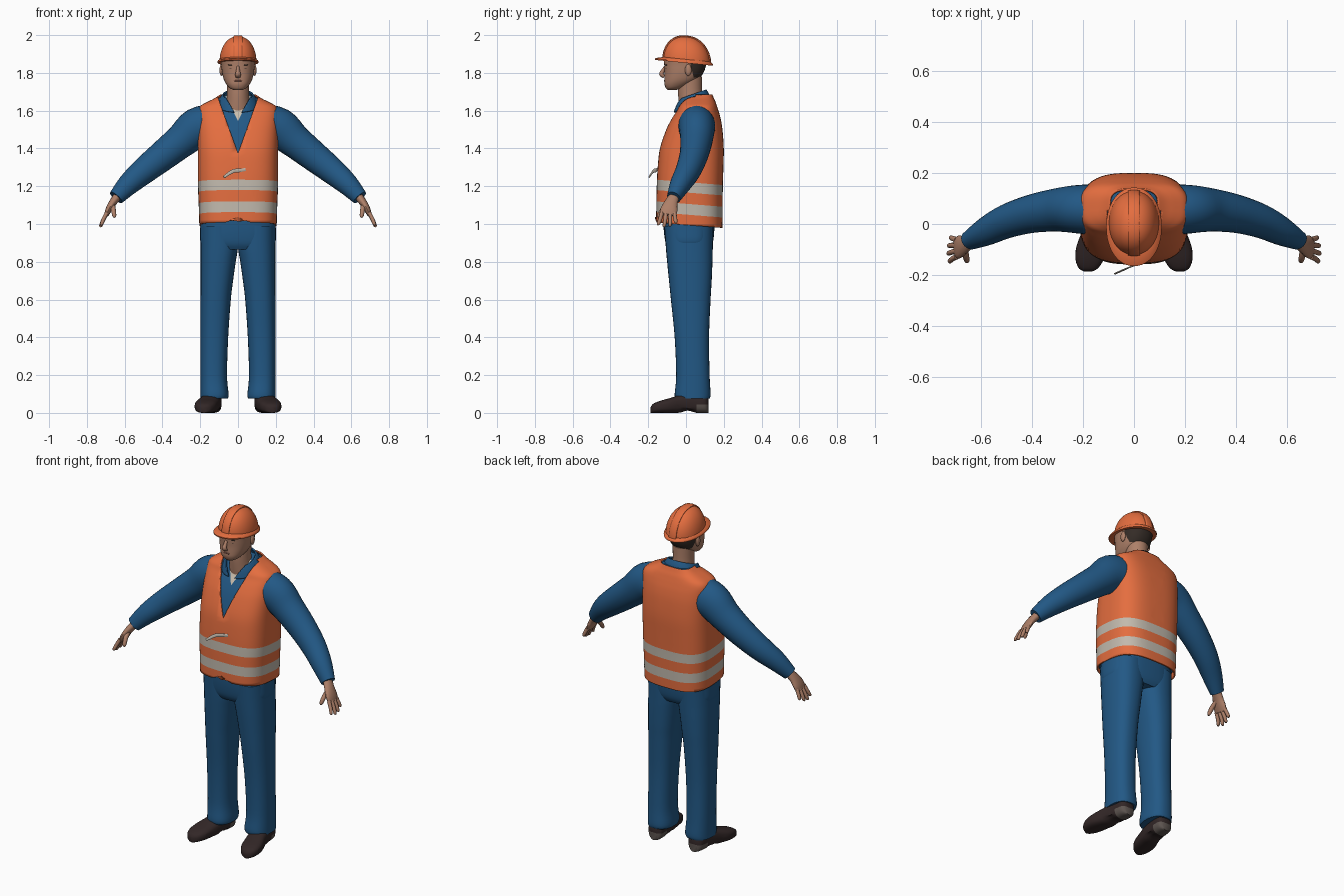
import bpy, bmesh, math
from mathutils import Vector

if "Cube" in bpy.data.objects:
    bpy.data.objects.remove(bpy.data.objects["Cube"])


def material(name, rgb):
    m = bpy.data.materials.new(name)
    m.diffuse_color = (*rgb, 1)
    m.use_nodes = True
    m.node_tree.nodes["Principled BSDF"].inputs["Base Color"].default_value = m.diffuse_color
    return m


ORANGE = material("safety_orange", (0.78, 0.155, 0.05))
BLUE = material("work_blue", (0.016, 0.098, 0.235))
SILVER = material("reflective_grey", (0.54, 0.49, 0.42))
SKIN = material("skin", (0.42, 0.215, 0.14))
LIP = material("lip", (0.30, 0.12, 0.085))
HAIR = material("dark_hair", (0.035, 0.025, 0.02))
LEATHER = material("shoe_leather", (0.032, 0.02, 0.02))
HEEL = material("shoe_heel", (0.11, 0.09, 0.08))
CREAM = material("undershirt_cream", (0.60, 0.52, 0.42))


def smooth(rows, k=4):
    """Catmull-Rom interpolation between rows of numbers."""
    out = []
    for i in range(len(rows) - 1):
        a, b, c, d = rows[max(i - 1, 0)], rows[i], rows[i + 1], rows[min(i + 2, len(rows) - 1)]
        for j in range(k):
            t = j / k
            out.append([0.5 * (2 * q + (r - p) * t + (2 * p - 5 * q + 4 * r - s) * t * t
                               + (3 * q - p - 3 * r + s) * t ** 3) for p, q, r, s in zip(a, b, c, d)])
    return out + [list(rows[-1])]


def oval(n, p):
    """Unit superellipse points."""
    for i in range(n):
        a = 2 * math.pi * i / n
        c, s = math.cos(a), math.sin(a)
        yield math.copysign(abs(c) ** (2 / p), c), math.copysign(abs(s) ** (2 / p), s)


def loft(name, rings, mats, cap=True, edit=None):
    bm = bmesh.new()
    loops = [[bm.verts.new(v) for v in r] for r in rings]
    n = len(loops[0])
    for a, b in zip(loops, loops[1:]):
        for i in range(n):
            bm.faces.new((a[i], a[(i + 1) % n], b[(i + 1) % n], b[i]))
    if cap:
        bm.faces.new(loops[0])
        bm.faces.new(loops[-1])
    bmesh.ops.recalc_face_normals(bm, faces=bm.faces[:])
    if edit:
        edit(bm)
    me = bpy.data.meshes.new(name)
    bm.to_mesh(me)
    bm.free()
    for m in mats:
        me.materials.append(m)
    ob = bpy.data.objects.new(name, me)
    bpy.context.collection.objects.link(ob)
    return ob


def stack(rows, p=2.3, n=40, cx=0):
    """Horizontal rings from rows of height, half width, front y, back y."""
    return [[(cx + hw * c, (yf + yb) / 2 + (yb - yf) / 2 * s, z) for c, s in oval(n, p)]
            for z, hw, yf, yb in rows]


def tube(rows, side=1, n=16, ref=(0, 1, 0), p=2):
    """Rings across a path from rows of x, y, z, radius along ref, other radius."""
    pts = [Vector((side * r[0], r[1], r[2])) for r in rows]
    rings = []
    for i, r in enumerate(rows):
        t = (pts[min(i + 1, len(pts) - 1)] - pts[max(i - 1, 0)]).normalized()
        u = Vector(ref)
        u = (u - t * u.dot(t)).normalized()
        w = t.cross(u)
        rings.append([pts[i] + u * r[3] * c + w * r[4] * s for c, s in oval(n, p)])
    return rings


def cut(bm, co, no, clear=False):
    bmesh.ops.bisect_plane(bm, geom=bm.verts[:] + bm.edges[:] + bm.faces[:], dist=1e-5,
                           plane_co=co, plane_no=no, clear_outer=clear)


def paint(bm, rule, index=1):
    for f in bm.faces:
        if rule(f.calc_center_median()):
            f.material_index = index


def remove(bm, rule):
    bmesh.ops.delete(bm, geom=[f for f in bm.faces if rule(f.calc_center_median())], context='FACES')


def cut_v(bm, z0, slope):
    for s in (1, -1):
        cut(bm, (0, 0, z0), (s, 0, -slope))


def solidify(ob, t):
    m = ob.modifiers.new("thickness", 'SOLIDIFY')
    m.thickness, m.offset = t, -1


def ellipsoid(name, loc, r, mat):
    rows = [(loc[2] + r[2] * math.sin(a), r[0] * math.cos(a), loc[1] - r[1] * math.cos(a),
             loc[1] + r[1] * math.cos(a)) for a in [math.radians(d) for d in range(-84, 85, 24)]]
    loft(name, stack(rows, 2, 16, loc[0]), [mat])


# Vest with open neckline and two reflective bands
torso = smooth([(0.95, .202, -.155, .192), (1.0, .205, -.158, .193), (1.1, .208, -.157, .194),
                (1.2, .212, -.155, .195), (1.3, .213, -.15, .198), (1.4, .213, -.138, .2),
                (1.5, .214, -.105, .193), (1.56, .214, -.075, .183), (1.6, .213, -.05, .172),
                (1.625, .2, -.038, .164), (1.645, .165, -.025, .157), (1.665, .125, -.01, .148),
                (1.685, .095, .01, .14)])
BANDS = ((1.05, 1.107), (1.167, 1.222))


def vest_edit(bm):
    cut(bm, (0, 0, .995), (0, -.08, -1), True)
    for z in BANDS[0] + BANDS[1]:
        cut(bm, (0, 0, z), (0, .08, 1))
    cut_v(bm, 1.375, .36)
    cut(bm, (0, .05, 0), (0, 1, 0))
    remove(bm, lambda c: c.y < .05 and abs(c.x) < (c.z - 1.375) * .36)
    paint(bm, lambda c: any(a < c.z + .08 * c.y < b for a, b in BANDS))
    for v in bm.verts:  # rounded corners where the front panels meet
        if v.co.y < 0 and v.co.z < 1.02:
            v.co.z += .03 * max(0, 1 - abs(v.co.x) / .06)


solidify(loft("vest", stack(torso, 3, 64), [ORANGE, SILVER], False, vest_edit), .008)


# Shirt under the vest, with undershirt showing at the throat
def shirt_edit(bm):
    cut_v(bm, 1.545, .5)
    paint(bm, lambda c: c.y < .04 and abs(c.x) < (c.z - 1.545) * .5)


loft("shirt", stack([(z - .006, h - .013, f + .013, b - .013) for z, h, f, b in torso if z > 1.02],
                    3, 48), [BLUE, CREAM], True, shirt_edit)


def collar_edit(bm):
    for v in bm.verts:
        v.co.z += .35 * v.co.y
    cut_v(bm, 1.56, .6)
    remove(bm, lambda c: c.y < .02 and abs(c.x) < (c.z - 1.56) * .6)


solidify(loft("collar", stack(smooth([(1.615, .108, -.066, .128), (1.645, .1, -.058, .122),
                                      (1.675, .08, -.05, .108)]), 2.2), [BLUE], False, collar_edit), .008)

# Vest tie
loft("vest_tie", tube(smooth([(.04, -.152, 1.288, .003, .008), (.0, -.163, 1.283, .003, .011),
                              (-.03, -.175, 1.278, .003, .01), (-.075, -.195, 1.248, .003, .007)]), n=10), [SILVER])

# Trousers
loft("trouser_hips", stack(smooth([(.865, .17, -.09, .125), (.9, .198, -.108, .142), (.97, .2, -.118, .15),
                                   (1.05, .198, -.12, .15)]), 2.8), [BLUE])
leg = smooth([(.075, .072, -.055, .125), (.1, .074, -.06, .13), (.2, .07, -.052, .125), (.4, .073, -.06, .122),
              (.6, .08, -.08, .13), (.7, .086, -.09, .136), (.8, .093, -.1, .14), (.88, .099, -.107, .142),
              (.99, .1, -.115, .145)], 5)
SHOE = smooth([(.132, .118, .025, .075), (.133, .1, .045, .105), (.138, .04, .05, .11), (.15, -.03, .055, .095),
               (.166, -.09, .06, .077), (.174, -.14, .055, .063), (.179, -.175, .036, .047), (.18, -.187, .012, .03)])
ARM = smooth([(.14, .055, 1.52, .1, .115), (.22, .058, 1.505, .095, .108), (.3, .055, 1.44, .085, .09),
              (.4, .04, 1.36, .075, .08), (.5, .01, 1.28, .066, .07), (.58, -.03, 1.21, .055, .058),
              (.645, -.065, 1.14, .037, .042)])
PALM = smooth([(.635, -.06, 1.15, .027, .023), (.665, -.08, 1.11, .036, .02), (.685, -.09, 1.075, .045, .017),
               (.697, -.095, 1.048, .041, .012)])


def shoe_edit(bm):
    cut(bm, (0, .055, 0), (0, 1, 0))
    cut(bm, (0, 0, .045), (0, 0, 1))
    paint(bm, lambda c: c.y > .055 and c.z < .045)
    for v in bm.verts:  # raised arch in front of the heel
        if v.co.z < .02:
            v.co.z += .014 * max(0, 1 - abs(v.co.y - .01) / .045)


for s, side in ((1, "left_"), (-1, "right_")):
    loft(side + "trouser_leg", [[(s * (.198 - r[1]) + x, y, z) for x, y, z in ring]
                                for r, ring in zip(leg, stack(leg, 2.4, 32))], [BLUE])
    loft(side + "shoe", [[(s * x + hw * c, y, h / 2 * (1 + w)) for c, w in oval(24, 2.8)]
                         for x, y, hw, h in SHOE], [LEATHER, HEEL], True, shoe_edit)
    loft(side + "sleeve", tube(ARM, s, 28), [BLUE])
    loft(side + "palm", tube(PALM, s, 16), [SKIN])
    for i, length in enumerate((.058, .068, .064, .048)):
        o = (i - 1.5) * .022
        loft(side + "finger_%d" % (i + 1), tube(smooth([
            (.694, -.095 + o, 1.06, .011, .011), (.694 + length * .3, -.097 + o * 1.2, 1.055 - length * .5, .0105, .0105),
            (.694 + length * .48, -.1 + o * 1.4, 1.055 - length * .95, .009, .009),
            (.694 + length * .49, -.1 + o * 1.4, 1.052 - length, .004, .004)], 2), s, 10), [SKIN])
    loft(side + "thumb", tube(smooth([(.665, -.085, 1.105, .014, .014), (.66, -.122, 1.078, .013, .013),
                                      (.655, -.143, 1.045, .011, .011), (.654, -.147, 1.034, .005, .005)], 2), s, 10,
                              (1, 0, 0)), [SKIN])
    ellipsoid(side + "ear", (s * .088, .012, 1.815), (.01, .018, .031), SKIN)
    ellipsoid(side + "eye", (s * .033, -.102, 1.822), (.012, .006, .004), HAIR)
    ellipsoid(side + "eyebrow", (s * .034, -.104, 1.842), (.019, .007, .004), HAIR)

# Neck and head
loft("neck", stack(smooth([(1.57, .075, -.03, .1), (1.64, .062, -.038, .092), (1.7, .058, -.042, .085),
                           (1.78, .06, -.04, .085)]), 2), [SKIN])


def head_edit(bm):
    cut(bm, (0, .035, 1.8), (0, 1, .25))
    cut(bm, (0, 0, 1.775), (0, 0, 1))
    paint(bm, lambda c: c.y + .25 * (c.z - 1.8) > .035 and c.z > 1.775)


loft("head", stack(smooth([(1.71, .025, -.098, -.05), (1.72, .045, -.107, -.02), (1.74, .062, -.114, .025),
                           (1.765, .075, -.114, .065), (1.8, .084, -.113, .092), (1.84, .088, -.115, .106),
                           (1.88, .09, -.114, .11), (1.93, .07, -.085, .085)]), 2.3), [SKIN, HAIR], True, head_edit)
loft("nose", tube(smooth([(0, -.106, 1.838, .006, .008), (0, -.122, 1.812, .01, .01), (0, -.13, 1.793, .012, .015),
                          (0, -.116, 1.779, .008, .013)]), n=14), [SKIN])
ellipsoid("mouth", (0, -.11, 1.758), (.024, .007, .005), LIP)


# Hard hat: dome, brim and centre ridge
def tilt(bm):
    for v in bm.verts:
        v.co.z -= .1 * v.co.y


def dome(k):
    rows = []
    for d in list(range(0, 90, 6)) + [89]:
        c, h = k * math.cos(math.radians(d)) ** .9, math.sin(math.radians(d))
        rows.append((1.857 + k * .136 * h, .098 * c, .004 - .125 * c, .004 + .125 * c))
    return stack(rows, 2.1, 48)


def ridge_edit(bm):
    for s in (1, -1):
        cut(bm, (s * .024, 0, 0), (s, 0, 0), True)
    tilt(bm)


loft("helmet_dome", dome(1), [ORANGE], True, tilt)
solidify(loft("helmet_ridge", dome(1.04), [ORANGE], True, ridge_edit), .008)
loft("helmet_brim", stack([(1.872, .097, -.12, .128), (1.863, .107, -.16, .14), (1.859, .109, -.165, .143),
                           (1.852, .108, -.164, .142), (1.853, .088, -.11, .112)], 2.1, 48), [ORANGE], False, tilt)

bpy.ops.object.select_all(action='SELECT')
bpy.context.view_layer.objects.active = bpy.data.objects["vest"]
bpy.ops.object.shade_smooth_by_angle(angle=math.radians(45))
